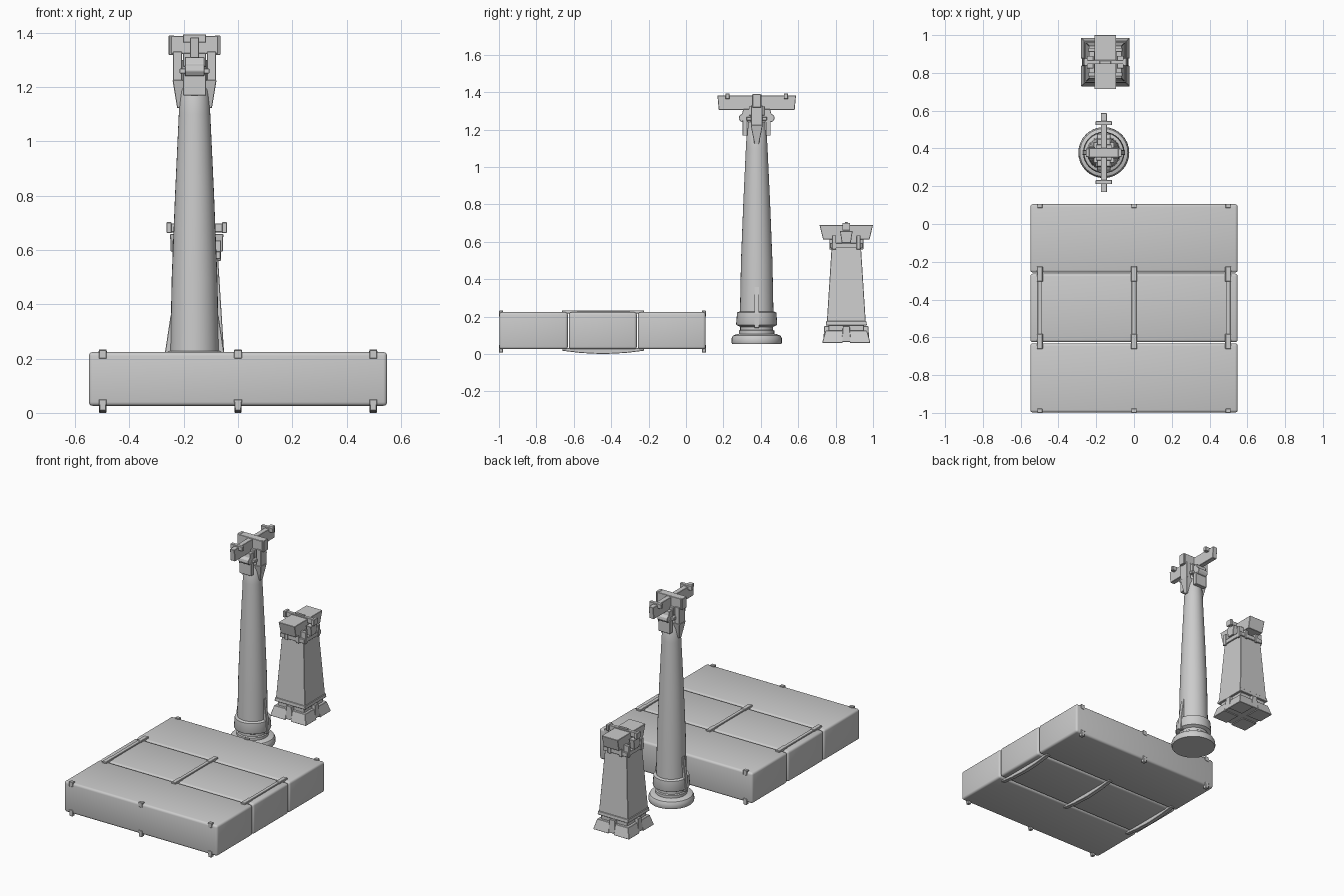
import bpy, bmesh, math

if "Cube" in bpy.data.objects:
    bpy.data.objects.remove(bpy.data.objects["Cube"])

CX, CY = -0.16, 0.378      # column axis
PX, PY = -0.152, 0.857     # short pillar axis


def finish(name, bm, bevel=0, smooth=False, segs=1):
    bmesh.ops.recalc_face_normals(bm, faces=bm.faces)
    me = bpy.data.meshes.new(name)
    bm.to_mesh(me)
    bm.free()
    ob = bpy.data.objects.new(name, me)
    bpy.context.collection.objects.link(ob)
    if bevel:
        m = ob.modifiers.new("bevel", 'BEVEL')
        m.width, m.segments = bevel, segs
    if smooth:
        bpy.context.view_layer.objects.active = ob
        ob.select_set(True)
        bpy.ops.object.shade_smooth_by_angle(angle=math.radians(40))
        ob.select_set(False)
    return ob


def frustum(name, c, z0, z1, h0, h1, c1=None, bevel=0.002):
    """Box with half sizes h0 at the bottom and h1 at the top."""
    c1 = c1 or c
    bm = bmesh.new()
    rings = []
    for (x, y), z, (a, b) in ((c, z0, h0), (c1, z1, h1)):
        rings.append([bm.verts.new((x + i * a, y + j * b, z))
                      for i, j in ((-1, -1), (1, -1), (1, 1), (-1, 1))])
    bm.faces.new(rings[0])
    bm.faces.new(rings[1])
    for i in range(4):
        k = (i + 1) % 4
        bm.faces.new((rings[0][i], rings[0][k], rings[1][k], rings[1][i]))
    return finish(name, bm, bevel)


def box(name, c, z0, z1, hx, hy, bevel=0.002):
    return frustum(name, c, z0, z1, (hx, hy), (hx, hy), bevel=bevel)


def prism(name, pts, c, half, axis='x', bevel=0.002):
    """Profile (u, z) extruded across: u runs along `axis`."""
    bm = bmesh.new()
    sides = []
    for s in (-half, half):
        sides.append([bm.verts.new((c[0] + u, c[1] + s, z) if axis == 'x'
                                   else (c[0] + s, c[1] + u, z)) for u, z in pts])
        bm.faces.new(sides[-1])
    n = len(pts)
    for i in range(n):
        k = (i + 1) % n
        bm.faces.new((sides[0][i], sides[0][k], sides[1][k], sides[1][i]))
    return finish(name, bm, bevel)


def lathe(name, prof, c, n=32):
    bm = bmesh.new()
    rings = [[bm.verts.new((c[0] + r * math.cos(2 * math.pi * i / n),
                            c[1] + r * math.sin(2 * math.pi * i / n), z))
              for i in range(n)] for r, z in prof]
    bm.faces.new(rings[0])
    bm.faces.new(rings[-1])
    for a, b in zip(rings, rings[1:]):
        for i in range(n):
            k = (i + 1) % n
            bm.faces.new((a[i], a[k], b[k], b[i]))
    return finish(name, bm, smooth=True)


# Platform: three long padded blocks
for i, (y0, y1) in enumerate(((-0.998, -0.632), (-0.626, -0.263), (-0.257, 0.105))):
    ob = box(f"platform_block_{i}", (0, (y0 + y1) / 2), 0.026, 0.224, 0.549, (y1 - y0) / 2, bevel=0)
    m = ob.modifiers.new("bevel", 'BEVEL')
    m.width, m.segments = 0.014, 3
    for p in ob.data.polygons:
        p.use_smooth = True

# Straps over the joints, bowed straps below, clips on the outer edges
for x in (-0.498, 0, 0.498):
    for y, s in ((-0.225, 1), (-0.662, -1)):
        frustum("strap_end", (x, y - s * 0.04), 0.218, 0.234, (0.016, 0.04), (0.014, 0.04))
    box("top_strap", (x, -0.4435), 0.218, 0.232, 0.012, 0.16)
    prism("bottom_strap", [(-0.218, 0.032), (-0.218, 0.018), (-0.12, 0.006), (0, 0),
                           (0.12, 0.006), (0.218, 0.018), (0.218, 0.032)],
          (x, -0.4435), 0.013, 'y')
    for y in (-0.989, 0.096):
        box("edge_clip_top", (x, y), 0.2, 0.232, 0.014, 0.011)
        frustum("edge_clip_bottom", (x, y), 0.009, 0.05, (0.011, 0.011), (0.015, 0.011))

# Tall column: turned base and tapering shaft
lathe("column_base", [(0.132, 0.055), (0.135, 0.063), (0.134, 0.085), (0.127, 0.099),
                      (0.108, 0.106), (0.094, 0.108), (0.094, 0.125), (0.088, 0.13),
                      (0.088, 0.145), (0.108, 0.155), (0.11, 0.16), (0.105, 0.222),
                      (0.092, 0.228)], (CX, CY))
lathe("column_shaft", [(0.09, 0.2), (0.084, 0.5), (0.072, 0.8), (0.058, 1.1),
                       (0.053, 1.19), (0.048, 1.2), (0.046, 1.3)], (CX, CY))
box("neck_block", (CX, CY), 1.25, 1.268, 0.055, 0.055)
box("neck_block_upper", (CX, CY), 1.275, 1.325, 0.042, 0.042)

# Side fins, hanging brackets and plates
for s in (-1, 1):
    prism("base_fin", [(s * 0.06, 0.14), (s * 0.112, 0.14), (s * 0.11, 0.215),
                       (s * 0.088, 0.36), (s * 0.06, 0.36)], (CX, CY), 0.013)
    prism("bracket_arm", [(s * 0.046, 1.22), (s * 0.079, 1.22), (s * 0.079, 1.33),
                          (s * 0.046, 1.33)], (CX, CY), 0.03)
    frustum("bracket_drop", (CX + s * 0.052, CY), 1.122, 1.225, (0.012, 0.012),
            (0.028, 0.032), (CX + s * 0.053, CY))
    box("bracket_plate", (CX, CY + s * 0.062), 1.168, 1.25, 0.042, 0.013)
    prism("scroll_bracket", [(s * 0.03, 1.31), (s * 0.072, 1.31), (s * 0.078, 1.285),
                             (s * 0.093, 1.275), (s * 0.096, 1.258), (s * 0.086, 1.243),
                             (s * 0.07, 1.24), (s * 0.03, 1.24)], (CX, CY), 0.036, 'y')

# Crossed beams on top of the column
prism("long_beam", [(-0.203, 1.306), (0.203, 1.306), (0.21, 1.383), (-0.21, 1.383)],
      (CX, CY), 0.016, 'y')
box("short_beam", (CX, CY), 1.322, 1.388, 0.086, 0.025)
for s in (-1, 1):
    box("short_beam_cap", (CX + s * 0.085, CY), 1.318, 1.39, 0.01, 0.022)
    box("long_beam_crosspiece", (CX, CY + s * 0.156), 1.364, 1.393, 0.043, 0.011)

# Short square pillar: flared foot, tapering body, collar
P = (PX, PY)
for sx in (-1, 1):
    for sy in (-1, 1):
        frustum("pillar_foot", (PX + sx * 0.074, PY + sy * 0.074), 0.06, 0.125,
                (0.055, 0.055), (0.046, 0.046), (PX + sx * 0.065, PY + sy * 0.065))
box("pillar_foot_core", P, 0.065, 0.17, 0.095, 0.095)
for s in (-1, 1):
    frustum("foot_tab_side", (PX + s * 0.105, PY), 0.065, 0.15, (0.018, 0.024), (0.013, 0.018))
    frustum("foot_tab_front", (PX, PY + s * 0.105), 0.065, 0.15, (0.024, 0.018), (0.018, 0.013))
frustum("pillar_skirt", P, 0.153, 0.176, (0.11, 0.11), (0.108, 0.108))
frustum("pillar_body", P, 0.17, 0.58, (0.104, 0.104), (0.078, 0.078))
box("pillar_collar", P, 0.566, 0.594, 0.087, 0.087)
box("pillar_neck", P, 0.59, 0.63, 0.06, 0.06)

# Pillar top beam, thin crossbar and brackets
frustum("pillar_beam", P, 0.613, 0.69, (0.055, 0.124), (0.058, 0.143))
box("pillar_crossbar", P, 0.665, 0.698, 0.104, 0.011)
box("crossbar_ridge", P, 0.69, 0.705, 0.03, 0.008)
for s in (-1, 1):
    box("crossbar_cap", (PX + s * 0.102, PY), 0.662, 0.702, 0.009, 0.021)
    frustum("crossbar_bracket", (PX + s * 0.082, PY), 0.595, 0.658, (0.014, 0.024),
            (0.018, 0.034), (PX + s * 0.08, PY))
    for t in (-1, 1):
        box("side_post", (PX + s * 0.072, PY + t * 0.065), 0.56, 0.635, 0.018, 0.011)
        box("end_post", (PX + t * 0.04, PY + s * 0.075), 0.56, 0.635, 0.011, 0.016)
